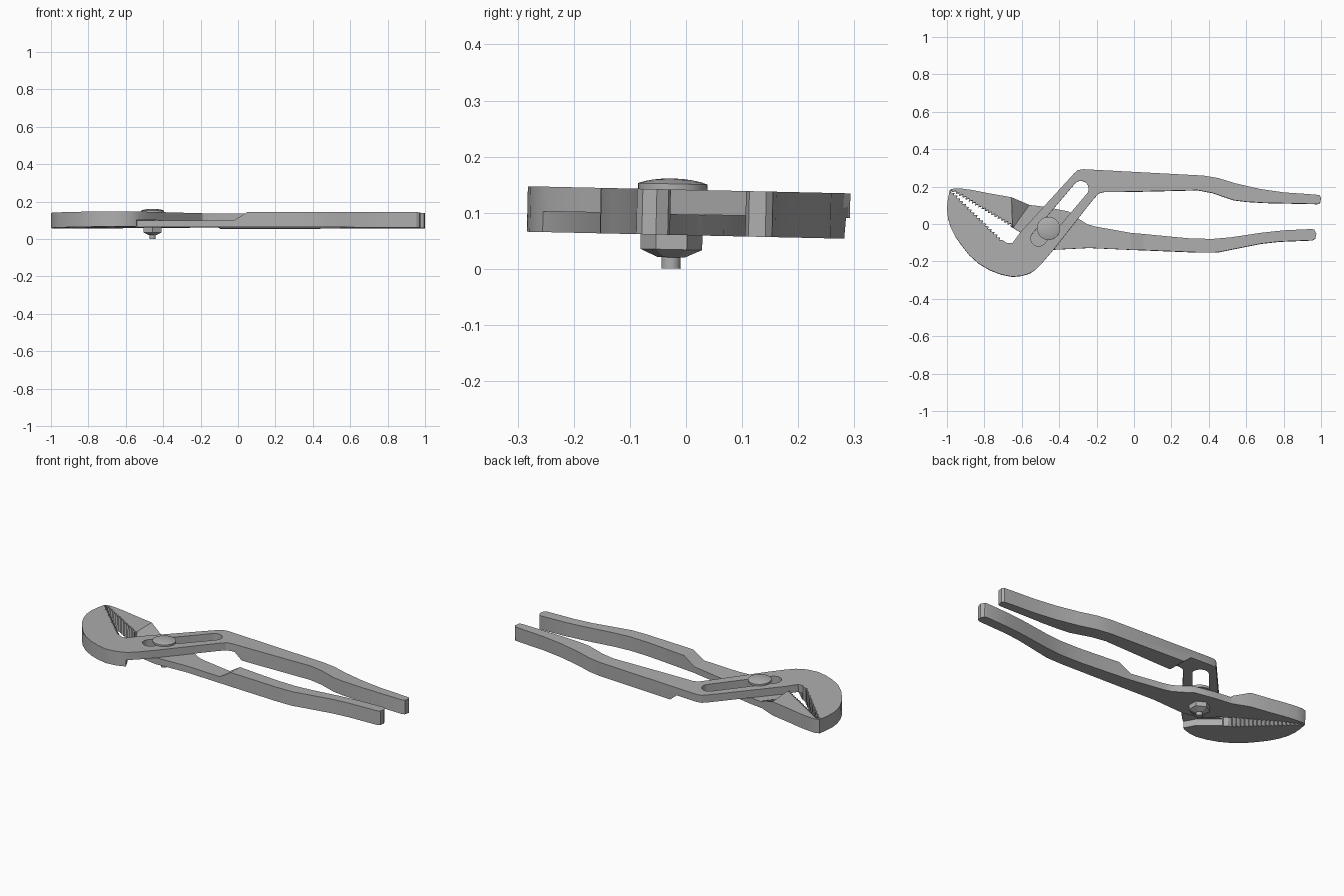
import bpy, bmesh, math
from mathutils import Vector

if "Cube" in bpy.data.objects:
    bpy.data.objects.remove(bpy.data.objects["Cube"])

BOTTOM, SPLIT, TOP = 0.06, 0.097, 0.141
TILT = -0.022
PIVOT = (-0.457, -0.027)

steel = bpy.data.materials.new("grey steel")
steel.use_nodes = True
steel.diffuse_color = (0.42, 0.42, 0.42, 1)
steel.node_tree.nodes["Principled BSDF"].inputs["Base Color"].default_value = steel.diffuse_color


def finish(name, bm):
    bmesh.ops.recalc_face_normals(bm, faces=bm.faces)
    mesh = bpy.data.meshes.new(name)
    bm.to_mesh(mesh)
    bm.free()
    mesh.materials.append(steel)
    obj = bpy.data.objects.new(name, mesh)
    bpy.context.collection.objects.link(obj)
    return obj


def loft(name, rings):
    """Solid through rings of 3D points, capped at both ends."""
    bm = bmesh.new()
    loops = [[bm.verts.new(p) for p in ring] for ring in rings]
    for a, b in zip(loops, loops[1:]):
        for i in range(len(a)):
            j = (i + 1) % len(a)
            bm.faces.new((a[i], a[j], b[j], b[i]))
    bm.faces.new(loops[0])
    bm.faces.new(loops[-1])
    return finish(name, bm)


def prism(name, low, z0, z1, high=None):
    return loft(name, [[(*p, z0) for p in low], [(*p, z1) for p in high or low]])


def lathe(name, profile, sides, turn=0):
    """Stack of regular polygons about the pivot axis."""
    angles = [turn + math.tau * i / sides for i in range(sides)]
    return loft(name, [[(PIVOT[0] + r * math.cos(a), PIVOT[1] + r * math.sin(a), z)
                        for a in angles] for r, z in profile])


def teeth(start, end, count=18, depth=0.014):
    """Sawtooth line that bites to the left of its direction."""
    a, b = Vector(start), Vector(end)
    step = (b - a) / count
    side = Vector((-step.y, step.x)).normalized() * depth
    pts = []
    for i in range(count):
        pts += [tuple(a + step * i), tuple(a + step * (i + 0.75) + side)]
    return pts + [tuple(b)]


def cut(obj, cutter):
    cutter.hide_render = True
    mod = obj.modifiers.new("cut", "BOOLEAN")
    mod.operation, mod.solver, mod.object = "DIFFERENCE", "EXACT", cutter
    bpy.context.view_layer.objects.active = obj
    bpy.ops.object.modifier_apply(modifier=mod.name)
    bpy.data.objects.remove(cutter)


# Hooked jaw, slotted bar and rear handle in one outline
hook_curve = [(-.985, .18), (-.995, .13), (-1, .08), (-.995, .03), (-.98, -.02), (-.955, -.07),
              (-.92, -.12), (-.88, -.17), (-.83, -.215), (-.77, -.25), (-.71, -.273),
              (-.65, -.285), (-.6, -.28), (-.56, -.268), (-.53, -.25), (-.49, -.21)]
rear_inside = [(-.43, -.14), (-.225, .12), (-.19, .16), (-.16, .168), (0, .17), (.34, .178),
               (.42, .163), (.53, .125), (.6, .116), (.7, .11), (.98, .104)]
rear_outside = [(.995, .11), (1, .14), (.99, .152), (.92, .158), (.8, .166), (.67, .185),
                (.54, .215), (.45, .243), (.37, .256), (-.27, .29), (-.3, .285), (-.32, .268)]
throat = [(-.61, -.05), (-.65, -.105), (-.68, -.105)]
hook_teeth = teeth((-.7, -.09), (-.975, .178))
hook_half = prism("hook_jaw_and_rear_handle",
                  hook_curve + rear_inside + rear_outside + throat + hook_teeth, BOTTOM, TOP)

# Lower pocket of the slotted bar, with a sloped end at the handle
pocket_start = [(-.54, -.4), (-.54, -.26), (-.57, -.2), (-.68, -.1), (-.68, .4)]
cut(hook_half, prism("pocket_cutter", pocket_start + [(-.06, .4), (-.06, -.4)], 0.03, SPLIT,
                     pocket_start + [(-.14, .4), (-.14, -.4)]))

# Adjustment slot
slot_ends = Vector((-.51, -.08)), Vector((-.284, .186))
heading = math.atan2(*(slot_ends[1] - slot_ends[0]).yx)
slot = []
for centre, base in zip(slot_ends, (math.pi / 2, -math.pi / 2)):
    for i in range(11):
        a = heading + base + math.pi * i / 10
        slot.append((centre.x + .042 * math.cos(a), centre.y + .042 * math.sin(a)))
cut(hook_half, prism("slot_cutter", slot, 0, 0.3))

# Straight jaw, pivot plate and front handle in one outline
jaw_back = [(-.45, .085), (-.5, .093), (-.56, .1), (-.655, .14), (-.77, .16), (-.86, .178),
            (-.92, .186), (-.96, .188), (-.98, .182)]
jaw_teeth = teeth((-.97, .17), (-.66, -.015))
front_outside = [(-.61, -.045), (-.54, -.12), (-.44, -.14), (-.24, -.13), (-.02, -.14),
                 (.35, -.155), (.45, -.154), (.56, -.132), (.68, -.108), (.78, -.097)]
front_inside = [(.955, -.09), (.97, -.08), (.975, -.055), (.965, -.034), (.95, -.03),
                (.8, -.037), (.68, -.05), (.52, -.074), (.42, -.083), (.3, -.08), (.19, -.07),
                (-.015, -.05), (-.21, -.015), (-.25, -.003), (-.29, .022), (-.35, .065)]
straight_half = prism("straight_jaw_and_front_handle",
                      jaw_back + jaw_teeth + front_outside + front_inside, BOTTOM, TOP)

# Upper pocket that receives the slotted bar
cut(straight_half, prism("plate_cutter",
                         [(-.545, .12), (-.645, -.02), (-.68, -.3), (-.02, -.3), (-.02, .3)], SPLIT,
                         TOP, [(-.655, .14), (-.65, -.0), (-.68, -.3), (.05, -.3), (.05, .3)]))

# Pivot bolt: domed head, shank and hexagonal nut
head = lathe("bolt_head", [(.06, TOP - .003), (.062, TOP), (.062, .151), (.05, .155),
                           (.035, .158), (.018, .16), (.004, .1605)], 32)
shank = lathe("bolt_shank", [(.017, 0), (.017, .05), (.036, .05), (.036, TOP)], 24)
nut = lathe("hex_nut", [(.024, .02), (.055, .034), (.055, BOTTOM + .002)], 6, math.pi / 6)

# The tool leans slightly about its long axis
bpy.ops.object.select_all(action="DESELECT")
for part in (hook_half, straight_half, head, shank, nut):
    part.rotation_euler.x = TILT
    part.select_set(True)
bpy.context.view_layer.objects.active = hook_half
bpy.ops.object.shade_smooth_by_angle(angle=math.radians(25))
